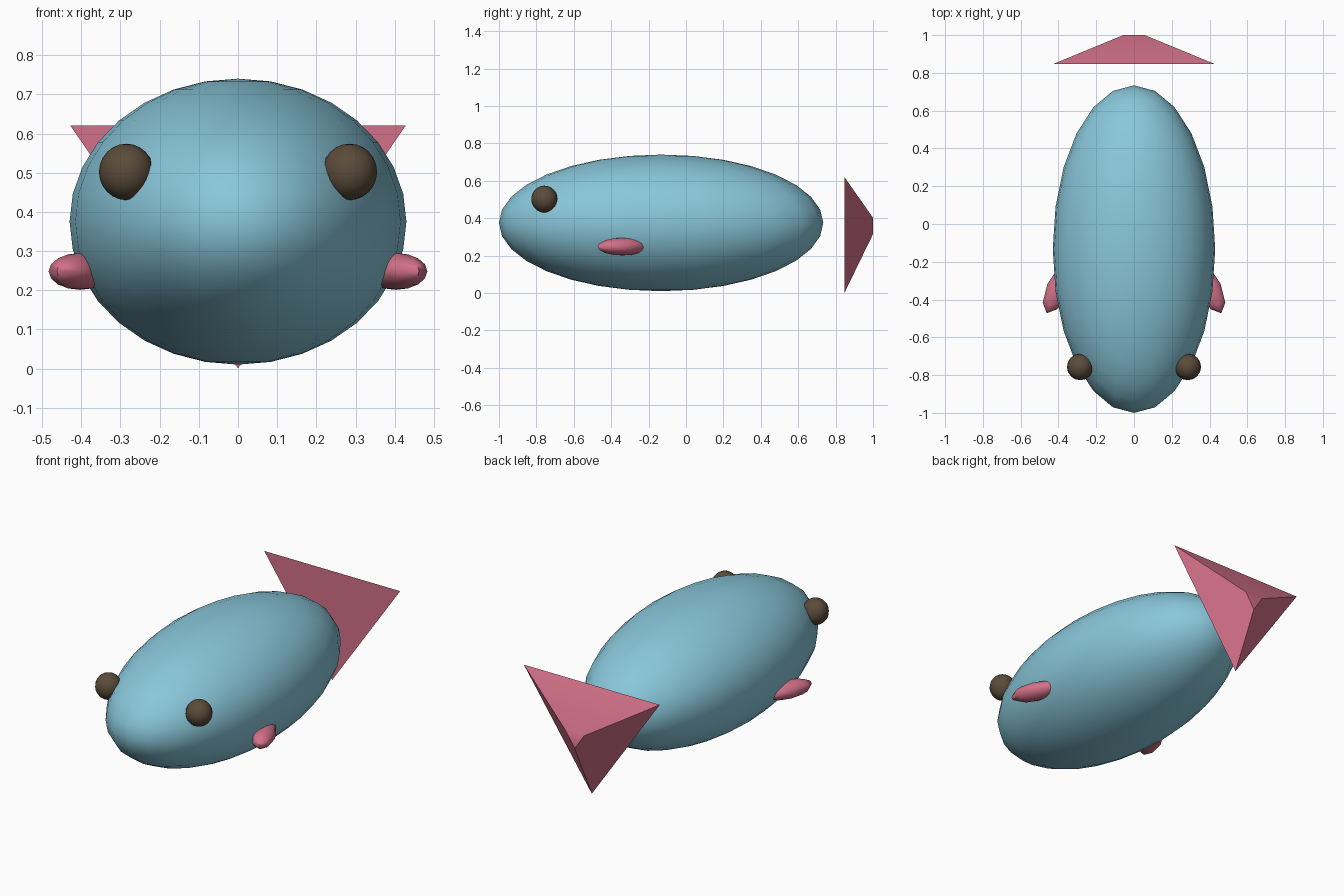
import bpy, bmesh, math

if "Cube" in bpy.data.objects:
    bpy.data.objects.remove(bpy.data.objects["Cube"])


def material(name, rgb):
    m = bpy.data.materials.new(name)
    m.diffuse_color = (*rgb, 1)
    m.use_nodes = True
    m.node_tree.nodes["Principled BSDF"].inputs["Base Color"].default_value = m.diffuse_color
    return m


BLUE = material("soft blue", (0.25, 0.57, 0.70))
PINK = material("rose pink", (0.65, 0.165, 0.25))
BROWN = material("dark brown", (0.105, 0.072, 0.043))


def finish(obj, name, mat, angle):
    obj.name = name
    obj.data.materials.append(mat)
    bpy.ops.object.shade_smooth_by_angle(angle=math.radians(angle))
    return obj


def ellipsoid(name, loc, radii, mat, seg, rings, rot=(0, 0, 0), angle=60):
    bpy.ops.mesh.primitive_uv_sphere_add(segments=seg, ring_count=rings, location=loc, rotation=rot)
    o = bpy.context.object
    o.scale = radii
    bpy.ops.object.transform_apply(location=False, rotation=False, scale=True)
    return finish(o, name, mat, angle)


# Egg-shaped body
ellipsoid("body", (0, -0.133, 0.375), (0.43, 0.867, 0.365), BLUE, 24, 16)

# Eyes and swept side fins, one per side
for s, side in ((-1, "left"), (1, "right")):
    ellipsoid(side + "_eye", (s * 0.285, -0.757, 0.502), (0.07, 0.07, 0.072), BROWN, 16, 12)
    ellipsoid(side + "_fin", (s * 0.403, -0.34, 0.248), (0.06, 0.145, 0.047), PINK, 8, 8,
              (0, 0, s * math.radians(24)), 50)

# Tail: flared three-sided frustum pointing back
bm = bmesh.new()
base = [bm.verts.new(p) for p in ((-0.428, 0.847, 0.62), (0.428, 0.847, 0.62), (0, 0.847, 0))]
tip = [bm.verts.new(p) for p in ((-0.057, 1, 0.402), (0.057, 1, 0.402), (0, 1, 0.315))]
bm.faces.new(base)
bm.faces.new(tip)
for i in range(3):
    j = (i + 1) % 3
    bm.faces.new((base[i], base[j], tip[j], tip[i]))
bmesh.ops.recalc_face_normals(bm, faces=bm.faces)
mesh = bpy.data.meshes.new("tail")
bm.to_mesh(mesh)
bm.free()
tail = bpy.data.objects.new("tail", mesh)
bpy.context.collection.objects.link(tail)
bpy.ops.object.select_all(action='DESELECT')
tail.select_set(True)
bpy.context.view_layer.objects.active = tail
finish(tail, "tail", PINK, 40)
